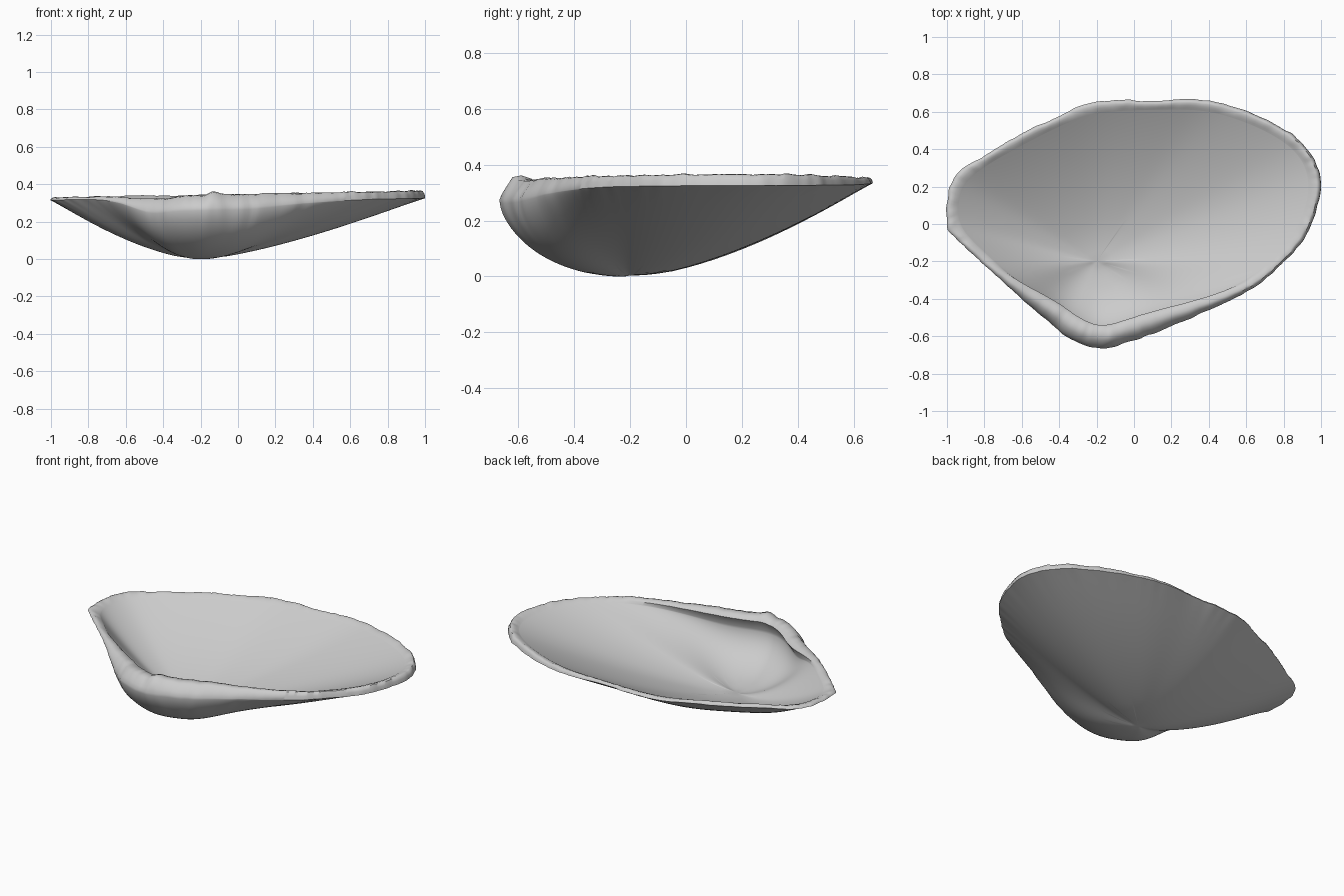
import bpy, bmesh, math
from mathutils import Vector, noise

cube = bpy.data.objects.get("Cube")
if cube:
    bpy.data.objects.remove(cube, do_unlink=True)

# Rim outline seen from above, anticlockwise
OUTLINE = [(1, .2), (.97, .33), (.9, .43), (.8, .51), (.6, .605), (.42, .655), (.28, .668),
           (.1, .657), (-.1, .662), (-.28, .635), (-.4, .575), (-.6, .485), (-.8, .365),
           (-.93, .285), (-.99, .18), (-1, 0), (-.95, -.08), (-.8, -.22), (-.6, -.4),
           (-.45, -.53), (-.33, -.62), (-.2, -.663), (-.1, -.655), (.1, -.585), (.3, -.505),
           (.5, -.415), (.65, -.335), (.75, -.25), (.88, -.12), (.96, .03)]
CENTRE = Vector((-.2, -.2, 0))
STEPS = 10
OUTER_RINGS = 26
INNER_RINGS = 22
FLOOR = .035


def closed_spline(points, steps):
    """Smooth closed curve through the points."""
    pts = [Vector((x, y, 0)) for x, y in points]
    n = len(pts)
    out = []
    for i in range(n):
        a, b, c, d = (pts[(i + j - 1) % n] for j in range(4))
        for s in range(steps):
            t = s / steps
            out.append(b + (c - a) * (t / 2) + (a * 2 - b * 5 + c * 4 - d) * (t * t / 2)
                       + (b * 3 - a - c * 3 + d) * (t ** 3 / 2))
    return out


def averaged(loop, reach):
    """Outline with its small waves evened out."""
    n = len(loop)
    return [sum((loop[(i + j) % n] for j in range(-reach, reach + 1)), Vector())
            / (2 * reach + 1) for i in range(n)]


def smooth(lo, hi, v):
    t = min(max((v - lo) / (hi - lo), 0), 1)
    return t * t * (3 - 2 * t)


def bump(p, x, y, size):
    return math.exp(-((p.x - x) ** 2 + (p.y - y) ** 2) / size ** 2)


def rim_height(p):
    """Even rim, dipping beside the beak."""
    return .35 + .018 * p.x - .018 * bump(p, -.5, -.5, .16)


def bowl(t, a, b):
    return 1 - (1 - t ** a) ** b


def column(p, even, inward):
    """One cross-section from the underside, over the lip, to the inner floor."""
    side = (even - CENTRE).normalized()
    front = smooth(0, -.9, side.y)
    right = smooth(.3, 1, side.x) * (1 - front)
    ragged = noise.noise(p * 9) * .005 + noise.noise(p * 28) * .005
    tooth = .022 * bump(p, -.13, -.65, .035)
    top = rim_height(even)
    a = 1.6 - .25 * max(side.x, 0) ** 2 * (1 - front) + .5 * front
    b = 1 - .48 * front
    shoulder = top - .014 - .055 * front - .026 * right
    col = []
    for i in range(1, OUTER_RINGS + 1):
        # rings crowd towards the edge where the wall steepens
        t = math.sin(i / OUTER_RINGS * math.pi / 2)
        q = CENTRE.lerp(even.lerp(p, t ** 12), t)
        col.append(Vector((q.x, q.y, shoulder * bowl(t, a, b))))
    # rounded lip, curling inward over the hinge
    lip = [(.003 + .009 * front, .007 + .04 * front + .012 * right, .5),
           (.01 + .03 * front, .002 + .004 * front, 1),
           (.018 + .05 * front, 0, 1), (.03 + .07 * front, .005, .6),
           (.04 + .075 * front, .01 + .015 * front, .2)]
    for k, (off, drop, rough) in enumerate(lip):
        q = p.lerp(even, k / len(lip)) + inward * off
        col.append(Vector((q.x, q.y, top - drop + (ragged + tooth) * rough)))
    edge = even + inward * (.05 + .025 * front)
    wall = top - .018 - .07 * front
    for i in range(INNER_RINGS):
        t = math.cos(i / INNER_RINGS * math.pi / 2)
        q = CENTRE.lerp(edge, t)
        col.append(Vector((q.x, q.y, FLOOR + (wall - FLOOR) * bowl(t, a, b))))
    return col


# Shell built by joining the cross-sections around the outline
rim = closed_spline(OUTLINE, STEPS)
even_rim = averaged(averaged(rim, STEPS), STEPS // 2)
count = len(rim)
bm = bmesh.new()
columns = []
for i, p in enumerate(rim):
    tangent = (even_rim[(i + 2) % count] - even_rim[i - 2]).normalized()
    inward = Vector((-tangent.y, tangent.x, 0))
    ragged = p + inward * (.006 * noise.noise(p * 18))
    columns.append([bm.verts.new(v) for v in column(ragged, even_rim[i], inward)])
under = bm.verts.new(CENTRE)
floor = bm.verts.new(CENTRE + Vector((0, 0, FLOOR)))
for i, left in enumerate(columns):
    right = columns[(i + 1) % count]
    bm.faces.new((under, right[0], left[0]))
    bm.faces.new((floor, left[-1], right[-1]))
    for j in range(len(left) - 1):
        bm.faces.new((left[j], right[j], right[j + 1], left[j + 1]))
# soften the meeting points at the middle
middle = [v for v in bm.verts if (Vector((v.co.x, v.co.y, 0)) - CENTRE).length < .14]
for _ in range(6):
    bmesh.ops.smooth_vert(bm, verts=middle, factor=.5, use_axis_z=True)
bmesh.ops.recalc_face_normals(bm, faces=bm.faces)
lowest = min(v.co.z for v in bm.verts)
bmesh.ops.translate(bm, verts=bm.verts, vec=(0, 0, -lowest))

mesh = bpy.data.meshes.new("shell")
bm.to_mesh(mesh)
bm.free()
shell = bpy.data.objects.new("shell", mesh)
bpy.context.collection.objects.link(shell)

# Plain pale grey
grey = bpy.data.materials.new("pale grey")
grey.use_nodes = True
colour = (.6, .6, .6, 1)
grey.diffuse_color = colour
grey.node_tree.nodes["Principled BSDF"].inputs["Base Color"].default_value = colour
mesh.materials.append(grey)

bpy.context.view_layer.objects.active = shell
shell.select_set(True)
bpy.ops.object.shade_smooth_by_angle(angle=math.radians(50))
